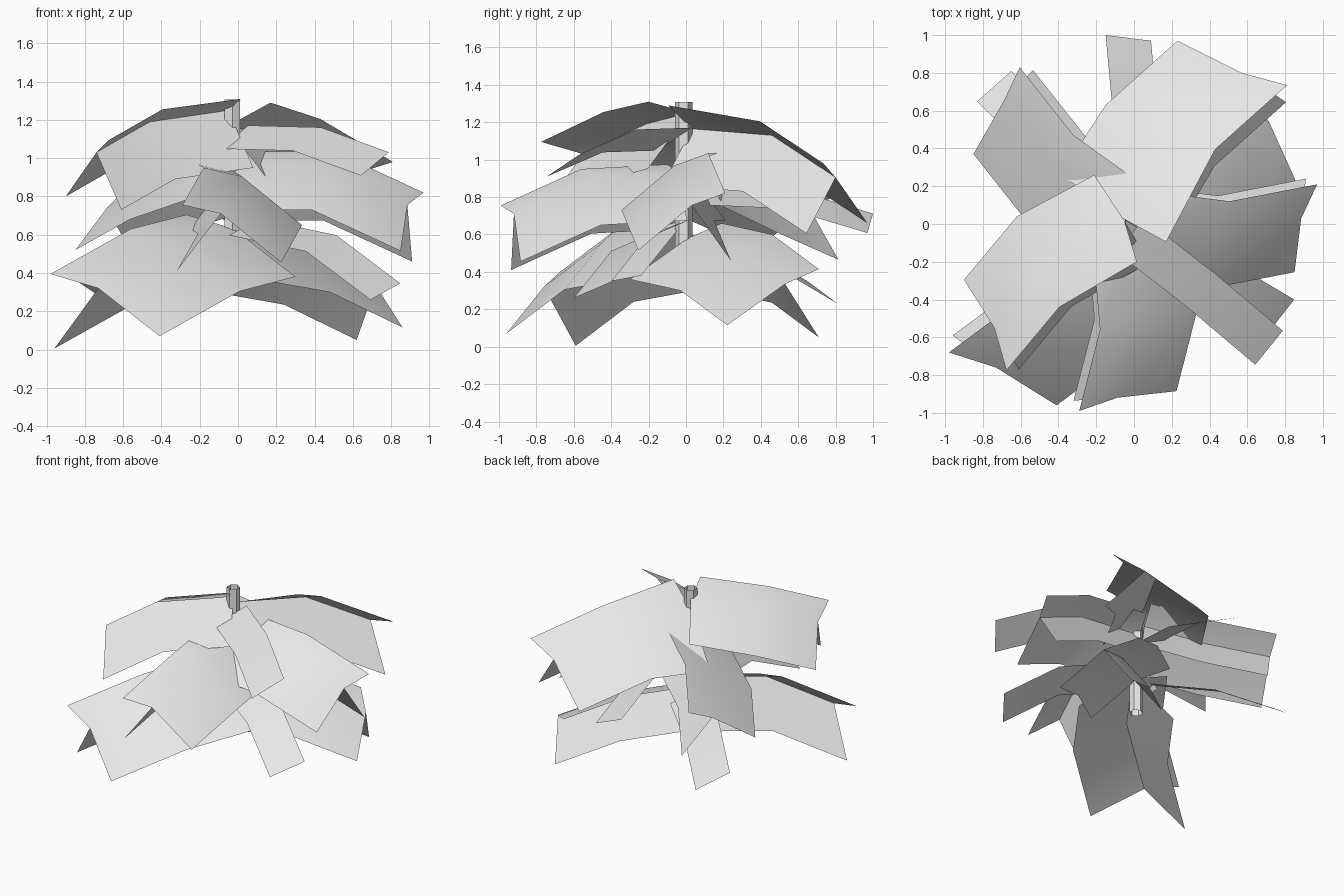
import bpy
import bmesh
from mathutils import Vector as V

cube = bpy.data.objects.get("Cube")
if cube:
    bpy.data.objects.remove(cube, do_unlink=True)

grey = bpy.data.materials.new("pale grey")
grey.use_nodes = True
colour = (0.8, 0.8, 0.8, 1)
grey.diffuse_color = colour
grey.node_tree.nodes["Principled BSDF"].inputs["Base Color"].default_value = colour


def finish(name, bm):
    mesh = bpy.data.meshes.new(name)
    bm.to_mesh(mesh)
    bm.free()
    mesh.materials.append(grey)
    obj = bpy.data.objects.new(name, mesh)
    bpy.context.collection.objects.link(obj)
    return obj


def sheet(bm, spine, offsets, twist=(0, 0, 0)):
    """Sweep a cross-section along the spine; twist rolls its root edges."""
    rows = [[bm.verts.new(V(p) + V(o)) for o in offsets] for p in spine]
    rows[0][0].co -= V(twist)
    rows[0][-1].co += V(twist)
    for a, b in zip(rows, rows[1:]):
        for i in range(len(offsets) - 1):
            f = bm.faces.new((a[i], a[i + 1], b[i + 1], b[i]))
            f.smooth = True
            f.normal_update()
            if f.normal.z < 0:
                f.normal_flip()


def broad_leaf(name, spine, low, high, fold, twist=(0, 0, 0)):
    # creased blade plus a flap hanging from its midrib
    bm = bmesh.new()
    rib = (0, 0, 0)
    sheet(bm, spine, [low, rib, high], twist)
    sheet(bm, spine, [rib, fold])
    finish(name, bm)


def narrow_leaf(name, spine, half):
    bm = bmesh.new()
    sheet(bm, spine, [half, -V(half)])
    finish(name, bm)


# Upper broad leaves
broad_leaf("upper_leaf_back",
           [(-.06, .03, 1.165), (.19, .46, 1.13), (.57, .80, .905)],
           (-.34, .17, -.245), (.24, -.065, .075), (.235, -.155, -.3),
           twist=(-.01, -.06, .05))
broad_leaf("upper_leaf_front",
           [(-.05, .015, 1.25), (-.46, -.215, 1.19), (-.74, -.55, 1.03)],
           (-.16, .255, -.23), (.065, -.225, .065), (.13, -.22, -.3),
           twist=(0, .01, -.005))

# Middle broad leaves
broad_leaf("middle_leaf_left",
           [(-.05, 0, .97), (.42, -.06, .97), (.885, .03, .755)],
           (-.035, -.285, -.24), (.085, .18, .065), (.025, .21, -.295))
broad_leaf("middle_leaf_front",
           [(-.02, -.03, .93), (.02, -.49, .905), (-.09, -.92, .71)],
           (.315, .035, -.255), (-.2, -.07, .045), (-.23, -.015, -.3))
broad_leaf("middle_leaf_back",
           [(-.05, .05, 1.02), (-.4, .3, .9), (-.685, .66, .74)],
           (-.165, -.29, -.22), (.08, .17, .08), (.15, .155, -.275))

# Lower broad leaves
broad_leaf("lower_leaf_front",
           [(-.02, -.04, .63), (-.31, -.45, .555), (-.73, -.76, .32)],
           (.32, -.2, -.25), (-.25, .08, .075), (-.23, .17, -.315))
broad_leaf("lower_leaf_back",
           [(0, .01, .58), (.34, .28, .52), (.72, .53, .335)],
           (.14, -.31, -.22), (-.17, .18, .08), (-.1, .18, -.285))

# Narrow leaves
narrow_leaf("narrow_leaf_top",
            [(-.02, -.06, 1.11), (.36, -.355, 1.1), (.715, -.655, .97)],
            (.073, .09, .061))
narrow_leaf("narrow_leaf_low",
            [(.03, -.07, .64), (.435, -.3, .555), (.77, -.5, .303)],
            (.078, .1, .043))
narrow_leaf("narrow_leaf_back",
            [(.02, .1, .81), (.01, .55, .79), (-.03, .985, .66)],
            (-.12, .015, .052))
narrow_leaf("narrow_leaf_corner",
            [(-.08, .1, .54), (-.42, .41, .48), (-.74, .73, .29)],
            (-.09, -.08, .06))

# Open-ended stem
bpy.ops.mesh.primitive_cylinder_add(vertices=6, radius=.047, depth=.965,
                                    end_fill_type='NOTHING',
                                    location=(-.03, -.013, .825))
stem = bpy.context.object
stem.name = "stem"
stem.data.materials.append(grey)
bpy.ops.object.shade_smooth_by_angle()
